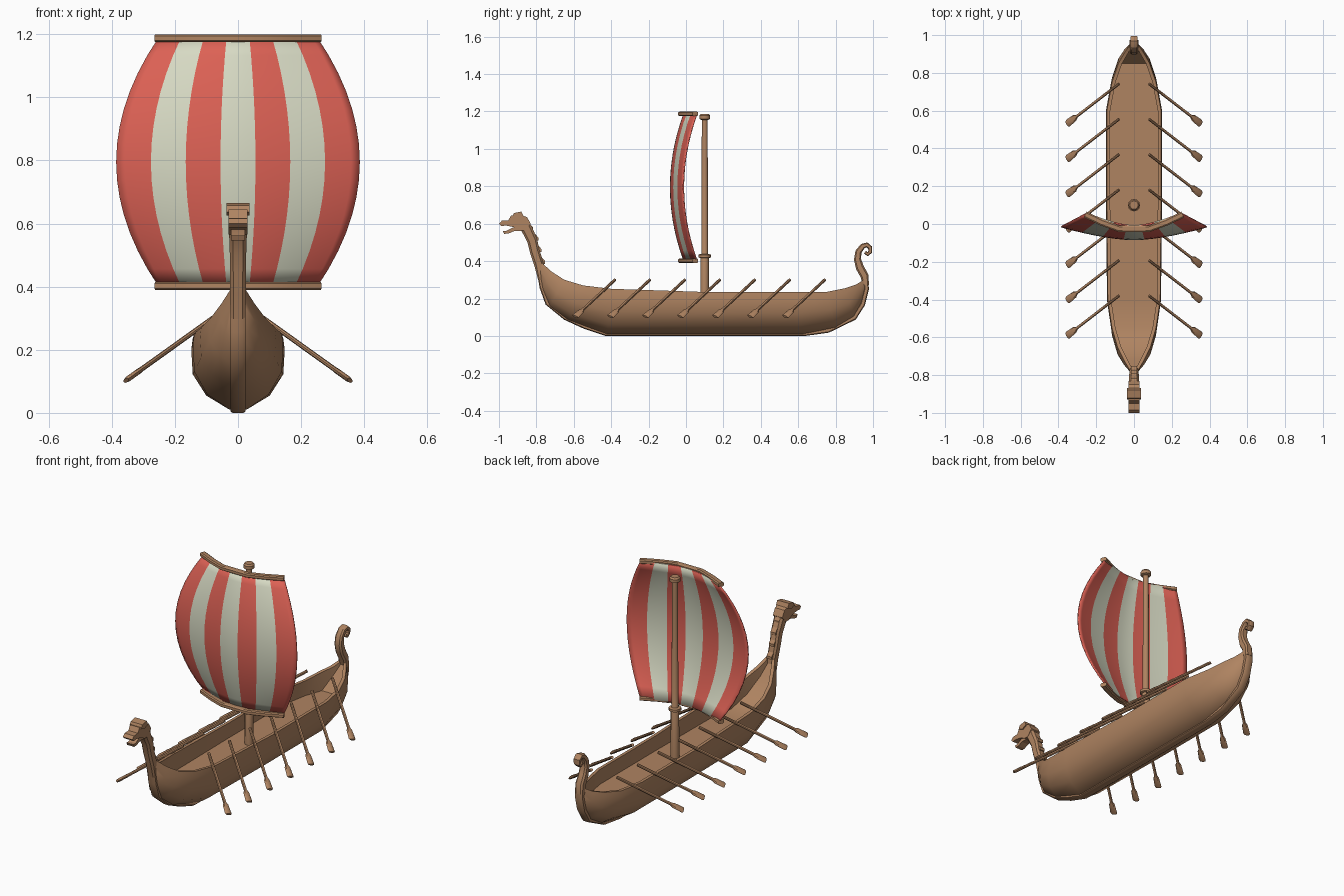
import bpy, bmesh, math
from mathutils import Vector

if "Cube" in bpy.data.objects:
    bpy.data.objects.remove(bpy.data.objects["Cube"])


def material(name, rgb):
    m = bpy.data.materials.new(name)
    m.diffuse_color = (*rgb, 1)
    m.use_nodes = True
    m.node_tree.nodes["Principled BSDF"].inputs["Base Color"].default_value = m.diffuse_color
    return m


WOOD = material("wood", (0.43, 0.23, 0.12))
RED = material("sail_red", (0.72, 0.12, 0.09))
CREAM = material("sail_cream", (0.68, 0.70, 0.55))


def make(name, verts, faces, mats=(WOOD,), angle=35):
    me = bpy.data.meshes.new(name)
    me.from_pydata([tuple(v) for v in verts], [], faces)
    bm = bmesh.new()
    bm.from_mesh(me)
    bmesh.ops.recalc_face_normals(bm, faces=bm.faces)
    bm.to_mesh(me)
    bm.free()
    ob = bpy.data.objects.new(name, me)
    bpy.context.collection.objects.link(ob)
    for m in mats:
        me.materials.append(m)
    bpy.ops.object.select_all(action='DESELECT')
    ob.select_set(True)
    bpy.context.view_layer.objects.active = ob
    bpy.ops.object.shade_smooth_by_angle(angle=math.radians(angle))
    return ob


def loft(name, rings, angle=35):
    n = len(rings[0])
    verts = [v for r in rings for v in r]
    faces = [(i * n + j, i * n + (j + 1) % n, (i + 1) * n + (j + 1) % n, (i + 1) * n + j)
             for i in range(len(rings) - 1) for j in range(n)]
    faces += [tuple(range(n)), tuple(range(len(verts) - n, len(verts)))]
    return make(name, verts, faces, angle=angle)


def sweep(name, path, thick, width, side):
    """Chamfered rectangular bar along a planar path; side is the plane normal."""
    path, side = [Vector(p) for p in path], Vector(side)
    rings = []
    for i, p in enumerate(path):
        t = (path[min(i + 1, len(path) - 1)] - path[max(i - 1, 0)]).normalized()
        nrm = t.cross(side)
        a = thick[i] if isinstance(thick, list) else thick
        b = width[i] if isinstance(width, list) else width
        rings.append([p + side * b * u + nrm * a * v for u, v in
                      ((1, .6), (.6, 1), (-.6, 1), (-1, .6), (-1, -.6), (-.6, -1), (.6, -1), (1, -.6))])
    return loft(name, rings)


def slab(name, prof, hw):
    """Side profile (y, z) extruded across x."""
    return loft(name, [[Vector((x, y, z)) for y, z in prof] for x in (-hw, hw)], 20)


def lathe(name, prof, y, n=12):
    return loft(name, [[Vector((r * math.cos(2 * math.pi * k / n), y + r * math.sin(2 * math.pi * k / n), z))
                        for k in range(n)] for r, z in prof])


# Hull: raked stations (keel y, keel z, rim y, rim z, half width)
stations = [(-.79, .33, -.775, .395, .022), (-.77, .24, -.72, .345, .055), (-.73, .155, -.65, .30, .09),
            (-.63, .085, -.55, .27, .12), (-.42, .01, -.40, .252, .143), (.1, .01, .1, .235, .148),
            (.62, .01, .60, .235, .148), (.80, .045, .75, .235, .12), (.90, .10, .85, .255, .085),
            (.945, .18, .91, .275, .05), (.96, .24, .95, .30, .022)]
section = [(0, .18), (.2, .68), (.5, .97), (.85, 1), (1, .97)]
rings = []
for yk, zk, yr, zr, w in stations:
    half = [(w * s, yk + (yr - yk) * h, zk + (zr - zk) * h) for h, s in section]
    inner = max(w - .022, .006)
    half += [(inner, yr, zr), (inner, yr, min(max(.15, zk + .05), zr - .01))]
    rings.append([Vector(p) for p in half] + [Vector((-x, y, z)) for x, y, z in reversed(half)])
loft("hull", rings, 40)

# Keel running into the bow and stern posts
keel = [(-.79, .38), (-.77, .26), (-.74, .175), (-.645, .098), (-.54, .05), (-.43, .013), (.1, .012),
        (.63, .012), (.76, .03), (.90, .098), (.945, .17), (.965, .25), (.962, .30)]
sweep("keel", [(0, y, z) for y, z in keel], .013, .024, (1, 0, 0))

# Stern curl
curl = [(.962, .27), (.955, .32), (.93, .365), (.917, .41), (.922, .45), (.945, .48), (.967, .487),
        (.985, .472), (.985, .45), (.972, .437), (.957, .447)]
sweep("stern_curl", [(0, y, z) for y, z in curl],
      [.016, .022, .022, .019, .017, .015, .013, .012, .011, .011, .009],
      [.024, .024, .023, .022, .021, .02, .02, .019, .018, .018, .017], (1, 0, 0))

# Bow neck, crest and carved beast head
neck = [(-.775, .30), (-.785, .38), (-.808, .45), (-.822, .51), (-.85, .57), (-.88, .615)]
sweep("bow_neck", [(0, y, z) for y, z in neck], [.015, .026, .026, .027, .03, .03],
      [.024, .025, .025, .026, .028, .028], (1, 0, 0))
for i, (y, z) in enumerate([(-.765, .40), (-.785, .465), (-.80, .525), (-.83, .58)]):
    slab(f"crest_spike_{i}", [(y - .03, z + .045), (y - .03, z - .015), (y + .012, z - .015), (y + .012, z)], .016)
slab("beast_head", [(-.83, .60), (-.85, .635), (-.875, .645), (-.885, .663), (-.915, .655), (-.91, .64),
                    (-.935, .645), (-.95, .618), (-.985, .616), (-1, .60), (-.988, .588), (-.96, .59),
                    (-.92, .582), (-.89, .565), (-.86, .565)], .03)
slab("lower_jaw", [(-.89, .59), (-.93, .578), (-.96, .562), (-.98, .562), (-.972, .546), (-.95, .547),
                   (-.92, .56), (-.88, .56)], .022)
slab("brow", [(-.868, .64), (-.88, .665), (-.92, .657), (-.93, .637), (-.90, .625)], .037)

# Mast with collar and cap
lathe("mast", [(.023, .14), (.022, .43), (.018, .44), (.016, 1.04), (.015, 1.17)], .1)
lathe("mast_collar", [(.024, .416), (.033, .42), (.033, .434), (.024, .438)], .1)
lathe("mast_cap", [(.018, 1.155), (.029, 1.16), (.029, 1.178), (.022, 1.187)], .1)


# Sail: barrel outline bulging forward, seven stripes
def sail_point(u, t):
    bulge = 1 - t * t
    return Vector((u * (.25 + .135 * bulge), -.01 - .072 * bulge + .068 * abs(u) ** 1.6, .795 + .393 * t))


cols, rows = 28, 14
sail = make("sail", [sail_point(-1 + 2 * i / cols, -1 + 2 * j / rows)
                     for j in range(rows + 1) for i in range(cols + 1)],
            [(j * (cols + 1) + i, j * (cols + 1) + i + 1, (j + 1) * (cols + 1) + i + 1, (j + 1) * (cols + 1) + i)
             for j in range(rows) for i in range(cols)], (RED, CREAM))
for k, p in enumerate(sail.data.polygons):
    p.material_index = (k % cols) // 4 % 2
mod = sail.modifiers.new("thickness", 'SOLIDIFY')
mod.thickness = .008
mod.offset = 0

# Bent yards on the sail's front edge
for name, z in (("upper_yard", 1.187), ("lower_yard", .402)):
    sweep(name, [(-.258, .05, z), (-.17, .008, z), (-.08, -.025, z), (.08, -.025, z), (.17, .008, z), (.258, .05, z)],
          .017, .012, (0, 0, 1))

# Oars: seven per side, shaft plus flat blade
for i in range(7):
    for sx, label in ((1, "right"), (-1, "left")):
        a = Vector((.08 * sx, -.38 + .187 * i, .30))
        b = Vector((.355 * sx, -.592 + .187 * i, .103))
        d = (b - a).normalized()
        n = Vector((0, 1, 0)).cross(d).normalized()
        w = n.cross(d)

        def ring(p, rw, rn, k=8):
            return [p + w * rw * math.cos(2 * math.pi * q / k) + n * rn * math.sin(2 * math.pi * q / k)
                    for q in range(k)]

        e = b - d * .075
        loft(f"oar_{label}_{i}", [ring(a, .008, .008), ring(e, .008, .008), ring(e + d * .015, .018, .009),
                                  ring(b - d * .008, .021, .009), ring(b, .017, .007)])
